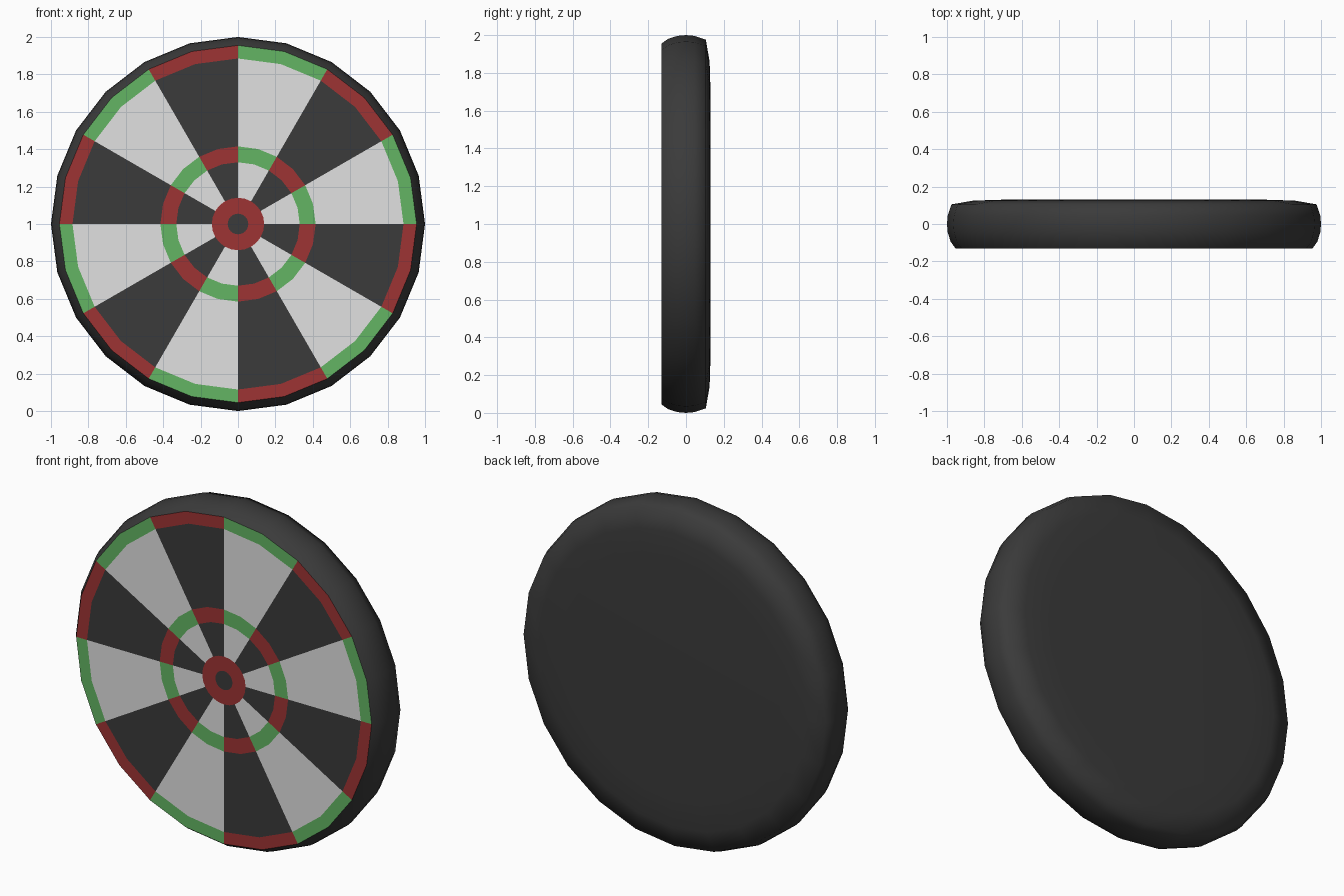
import bpy
import bmesh
from math import sin, cos, tau

SIDES = 24

if "Cube" in bpy.data.objects:
    bpy.data.objects.remove(bpy.data.objects["Cube"], do_unlink=True)


def make_material(name, rgb):
    mat = bpy.data.materials.new(name)
    mat.use_nodes = True
    colour = (*rgb, 1.0)
    mat.diffuse_color = colour
    bsdf = mat.node_tree.nodes["Principled BSDF"]
    bsdf.inputs["Base Color"].default_value = colour
    bsdf.inputs["Roughness"].default_value = 0.8
    return mat


BLACK, WHITE, RED, GREEN = range(4)
materials = [
    make_material("black", (0.043, 0.043, 0.043)),
    make_material("pale_grey", (0.75, 0.75, 0.75)),
    make_material("red", (0.34, 0.033, 0.033)),
    make_material("green", (0.127, 0.46, 0.127)),
]


def lathe(name, profile, colour_rule, smooth):
    """Spin (radius, y) points about the board's axis, front to back."""
    bm = bmesh.new()
    rings = []
    for r, y in profile:
        rings.append([bm.verts.new((r * sin(tau * i / SIDES), y, 1 + r * cos(tau * i / SIDES)))
                      for i in range(SIDES)])
    for band, (a, b) in enumerate(zip(rings, rings[1:])):
        for i in range(SIDES):
            k = (i + 1) % SIDES
            face = bm.faces.new((a[i], a[k], b[k], b[i]))
            face.material_index = colour_rule(band, i)
            face.smooth = smooth
    # Close the centre points into triangle fans
    bmesh.ops.remove_doubles(bm, verts=bm.verts, dist=0.0001)
    mesh = bpy.data.meshes.new(name)
    bm.to_mesh(mesh)
    bm.free()
    for mat in materials:
        mesh.materials.append(mat)
    obj = bpy.data.objects.new(name, mesh)
    bpy.context.collection.objects.link(obj)
    return obj


def board_colour(band, segment):
    """Bullseye, then alternating fields and scoring rings in twelve sectors."""
    if band == 0:
        return BLACK
    if band == 1:
        return RED
    light = (segment // 2) % 2 == 0
    if band in (3, 5):
        return GREEN if light else RED
    return WHITE if light else BLACK


# Flat scoring face
FRONT = -0.13
radii = (0, 0.055, 0.14, 0.33, 0.415, 0.885, 0.955)
lathe("scoring_face", [(r, FRONT) for r in radii], board_colour, False)

# Rounded rim and back
body_profile = [(0.955, FRONT), (0.98, -0.095), (0.996, -0.045), (1.0, 0.0),
                (0.996, 0.045), (0.976, 0.105), (0.86, 0.125), (0.7, 0.13), (0, 0.13)]
lathe("rim_and_back", body_profile, lambda band, i: BLACK, True)
